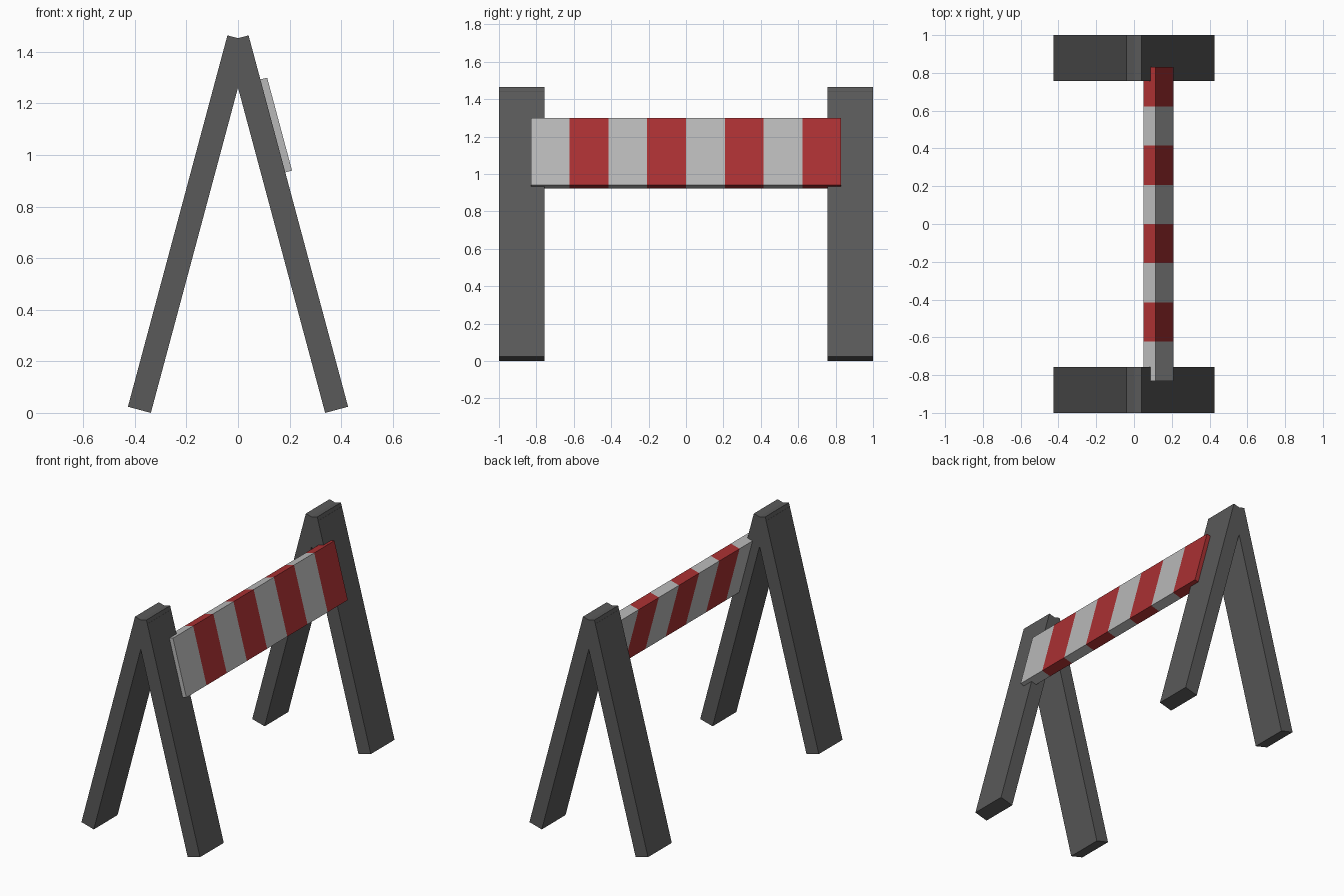
import bpy, bmesh, math
from mathutils import Matrix, Vector

if "Cube" in bpy.data.objects:
    bpy.data.objects.remove(bpy.data.objects["Cube"])

TILT = math.radians(15)


def material(name, rgb):
    m = bpy.data.materials.new(name)
    m.diffuse_color = (*rgb, 1)
    m.use_nodes = True
    m.node_tree.nodes["Principled BSDF"].inputs["Base Color"].default_value = m.diffuse_color
    return m


dark = material("dark_grey", (0.10, 0.10, 0.10))
white = material("dull_white", (0.48, 0.48, 0.48))
red = material("red", (0.40, 0.03, 0.032))


def box(name, center, size, tilt, mats):
    bm = bmesh.new()
    bmesh.ops.create_cube(bm, size=1, matrix=Matrix.Diagonal((*size, 1)))
    me = bpy.data.meshes.new(name)
    for m in mats:
        me.materials.append(m)
    ob = bpy.data.objects.new(name, me)
    ob.location = center
    ob.rotation_euler = (0, tilt, 0)
    bpy.context.collection.objects.link(ob)
    return ob, bm


# Local axes of the right-hand leg: outward normal and upward direction
out = Vector((math.cos(TILT), 0, math.sin(TILT)))
up = Vector((-math.sin(TILT), 0, math.cos(TILT)))

# Four legs, leaning together in pairs
W, L = 0.092, 1.491
foot = Vector((0.338, 0, 0))
mid = foot + out * W / 2 + up * L / 2
for sy, end in ((-1, "front"), (1, "back")):
    for sx, side in ((-1, "left"), (1, "right")):
        ob, bm = box(f"{end}_{side}_leg", (sx * mid.x, sy * 0.878, mid.z),
                     (W, 0.244, L), -sx * TILT, [dark])
        bm.to_mesh(ob.data)
        bm.free()

# Striped board, let into the right-hand legs
T, H, LEN, N = 0.065, 0.373, 1.66, 8
top_outer = Vector((0.113, 0, 1.30))
ob, bm = box("striped_board", top_outer - out * T / 2 - up * H / 2,
             (T, LEN, H), -TILT, [white, red])
step = LEN / N
for i in range(1, N):
    bmesh.ops.bisect_plane(bm, geom=bm.verts[:] + bm.edges[:] + bm.faces[:],
                           plane_co=(0, -LEN / 2 + i * step, 0), plane_no=(0, 1, 0))
for f in bm.faces:
    k = int((f.calc_center_median().y + LEN / 2) / step)
    f.material_index = min(max(k, 0), N - 1) % 2
bm.to_mesh(ob.data)
bm.free()
